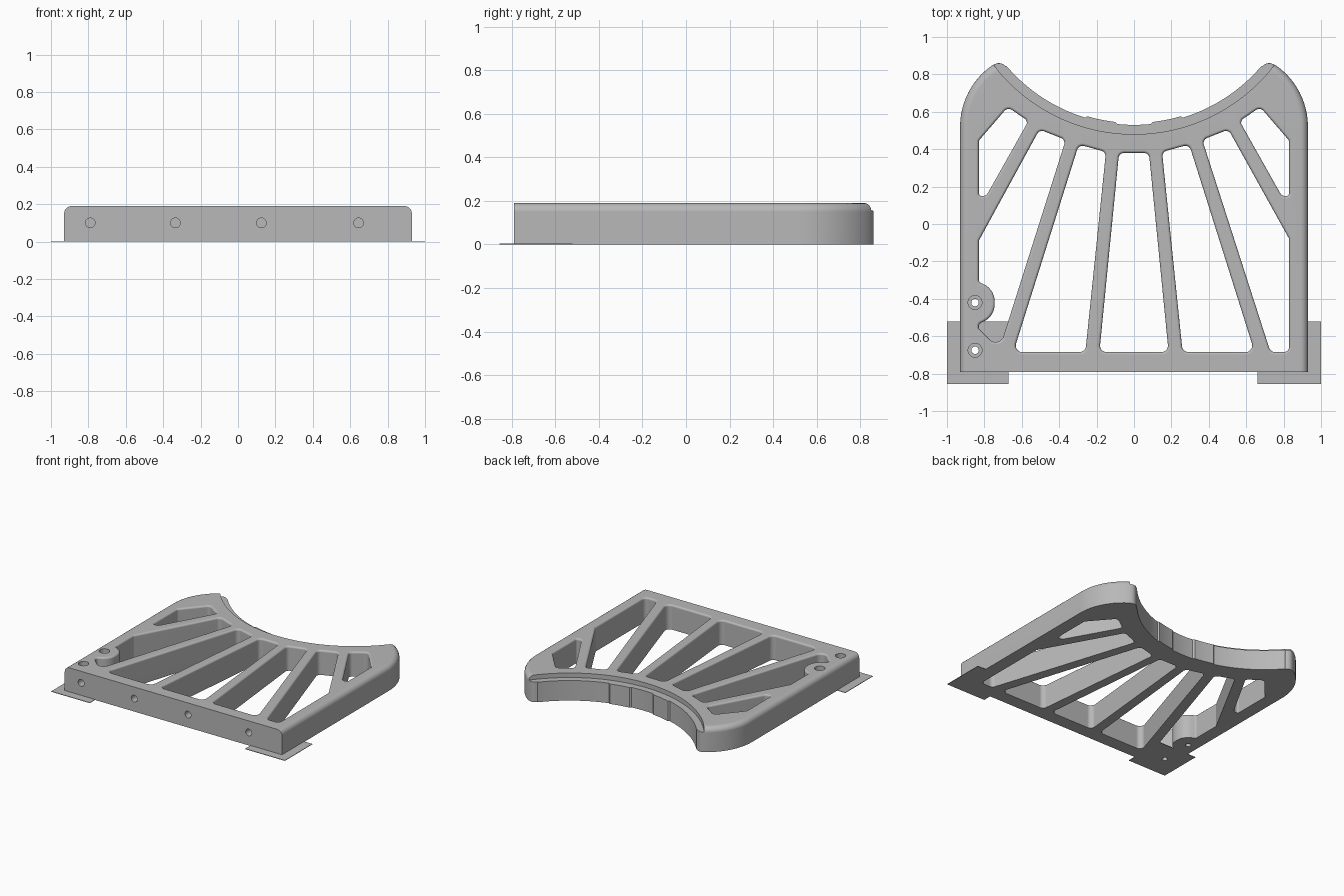
import bpy, bmesh, math
from mathutils import Vector, Matrix

cube = bpy.data.objects.get("Cube")
if cube:
    bpy.data.objects.remove(cube)

HEIGHT, FRONT = 0.19, -0.79
LEDGE_Z, CRADLE_Y, CRADLE_R, LEDGE_R = 0.155, 1.425, 0.895, 0.945
STEPS = 5

grey = bpy.data.materials.new("plain_grey")
grey.use_nodes = True
grey.diffuse_color = (0.48, 0.48, 0.48, 1)
grey.node_tree.nodes["Principled BSDF"].inputs["Base Color"].default_value = grey.diffuse_color


def to_object(bm, name):
    bmesh.ops.recalc_face_normals(bm, faces=bm.faces)
    mesh = bpy.data.meshes.new(name)
    bm.to_mesh(mesh)
    bm.free()
    mesh.materials.append(grey)
    obj = bpy.data.objects.new(name, mesh)
    bpy.context.collection.objects.link(obj)
    return obj


def arc(cx, cy, r, start, end, n):
    angles = [math.radians(start + (end - start) * i / n) for i in range(n + 1)]
    return [Vector((cx + r * math.cos(a), cy + r * math.sin(a))) for a in angles]


def rounded(corners):
    """Loop with an arc at each (x, y, radius) corner."""
    loop = []
    for i, (x, y, r) in enumerate(corners):
        c = Vector((x, y))
        a = (Vector(corners[i - 1][:2]) - c).normalized()
        b = (Vector(corners[(i + 1) % len(corners)][:2]) - c).normalized()
        half = a.angle(b) / 2
        mid = c + (a + b).normalized() * r / math.sin(half)
        p = c + a * r / math.tan(half) - mid
        q = c + b * r / math.tan(half) - mid
        sweep = math.atan2(p.x * q.y - p.y * q.x, p.dot(q))
        for k in range(9):
            loop.append(mid + Matrix.Rotation(sweep * k / 8, 2) @ p)
    return loop


def counter_clockwise(loop):
    area = sum(loop[i - 1].cross(loop[i]) for i in range(len(loop)))
    return loop if area > 0 else loop[::-1]


def offset(loop, d):
    """Move a counter-clockwise loop outward by d."""
    out = []
    for i, p in enumerate(loop):
        e = (p - loop[i - 1]).normalized()
        f = (loop[(i + 1) % len(loop)] - p).normalized()
        n = Vector((e.y + f.y, -e.x - f.x)) / (1 + e.dot(f))
        out.append(p + n * d)
    return out


# Outer outline: straight sides, curved shoulders, round horns, concave cradle
half = [Vector((0.93, FRONT))]
half += arc(0.53, 0.52, 0.40, 0, 55, 12)
half += arc(0.722, 0.815, 0.045, 62, 139, 8)
cradle = []
for step in range(61):
    x = 0.68 - 0.68 * step / 60
    r = CRADLE_R - (0.01 if 0.1 < x < 0.25 else 0)   # shallow raised pads
    cradle.append(Vector((x, CRADLE_Y - math.sqrt(r * r - x * x))))
half += cradle
outline = half + [Vector((-p.x, p.y)) for p in half[-2::-1]]
cradle_keys = {(round(abs(p.x), 5), round(p.y, 5)) for p in cradle}

# Window openings between the spokes
centre = [(-0.08, 0.38, 0.03), (0.08, 0.38, 0.03), (0.185, -0.685, 0.035), (-0.185, -0.685, 0.035)]
inner = [(0.15, 0.385, 0.03), (0.295, 0.425, 0.03), (0.645, -0.685, 0.035), (0.26, -0.685, 0.035)]
outer = [(0.365, 0.45, 0.03), (0.505, 0.505, 0.03), (0.83, -0.08, 0.01),
         (0.83, -0.685, 0.03), (0.73, -0.685, 0.035)]
corner = [(0.675, 0.625, 0.03), (0.565, 0.55, 0.025), (0.79, 0.15, 0.03),
          (0.83, 0.15, 0.015), (0.83, 0.445, 0.02)]
boss_side = [(-0.365, 0.45, 0.03), (-0.505, 0.505, 0.03), (-0.83, -0.09, 0.01),
             (-0.83, -0.31, 0.02), (-0.745, -0.35, 0.1), (-0.745, -0.49, 0.1),
             (-0.83, -0.535, 0.02), (-0.83, -0.56, 0.02), (-0.72, -0.67, 0.045)]


def mirrored(corners):
    return [(-x, y, r) for x, y, r in corners]


windows = [centre, inner, mirrored(inner), outer, corner, mirrored(corner), boss_side]

# Frame: walls with a rounded top rim, capped top and bottom around the openings
bm = bmesh.new()
caps = ([], [])


def add_wall(loop, radius, is_outline):
    loop = counter_clockwise(loop)
    levels = [(0, 0)]
    for k in range(STEPS + 1):
        t = math.pi / 2 * k / STEPS
        levels.append((HEIGHT - radius + radius * math.sin(t), radius * (1 - math.cos(t))))
    rings = []
    for z, d in levels:
        moved = offset(loop, -d if is_outline else d)
        if is_outline:
            for i, p in enumerate(loop):
                if (round(abs(p.x), 5), round(p.y, 5)) in cradle_keys:
                    moved[i] = p.copy()
                elif abs(p.y - FRONT) < 1e-5:
                    moved[i].y = FRONT
        rings.append([bm.verts.new((p.x, p.y, z)) for p in moved])
    n = len(loop)
    for low, high in zip(rings, rings[1:]):
        for i in range(n):
            bm.faces.new((low[i - 1], low[i], high[i], high[i - 1]))
    for cap, ring in zip(caps, (rings[0], rings[-1])):
        cap += [bm.edges.get((ring[i - 1], ring[i])) for i in range(n)]


add_wall(outline, 0.04, True)
for w in windows:
    add_wall(rounded(w), 0.014, False)
for cap, direction in zip(caps, (-1, 1)):
    bmesh.ops.triangle_fill(bm, edges=cap, use_beauty=True, normal=(0, 0, direction))
frame = to_object(bm, "frame")


def cylinder(name, radius, depth, location, segments=32, along_y=False):
    cyl = bmesh.new()
    turn = Matrix.Rotation(math.pi / 2, 4, 'X') if along_y else Matrix.Identity(4)
    bmesh.ops.create_cone(cyl, cap_ends=True, segments=segments, radius1=radius,
                          radius2=radius, depth=depth, matrix=Matrix.Translation(location) @ turn)
    obj = to_object(cyl, name)
    obj.hide_render = True
    return obj


def cut(target, cutter):
    mod = target.modifiers.new("cut", 'BOOLEAN')
    mod.operation, mod.solver, mod.object = 'DIFFERENCE', 'EXACT', cutter
    bpy.context.view_layer.objects.active = target
    bpy.ops.object.modifier_apply(modifier=mod.name)


def plate(name, x0, x1, y0, y1):
    pl = bmesh.new()
    bmesh.ops.create_cube(pl, size=1, matrix=Matrix.Translation(((x0 + x1) / 2, (y0 + y1) / 2, 0.002))
                          @ Matrix.Diagonal((x1 - x0, y1 - y0, 0.004, 1)))
    return to_object(pl, name)


# Thin foot plates under the front corners
right_plate = plate("right_foot_plate", -1, -0.67, -0.855, -0.52)
plate("left_foot_plate_side", 0.93, 1, -0.855, -0.52)
plate("left_foot_plate_front", 0.66, 0.93, -0.855, FRONT)

# Recessed ledge along the cradle, front holes and stepped bolt holes
cutters = [cylinder("ledge_cutter", LEDGE_R, 0.2, (0, CRADLE_Y, LEDGE_Z + 0.1), 192)]
for x in (-0.79, -0.335, 0.125, 0.645):
    cutters.append(cylinder("front_hole_cutter", 0.026, 0.16, (x, FRONT, 0.1), along_y=True))
for y in (-0.42, -0.675):
    cutters.append(cylinder("bolt_recess_cutter", 0.037, 0.12, (-0.85, y, HEIGHT), 32))
    bolt = cylinder("bolt_hole_cutter", 0.02, 0.6, (-0.85, y, 0.1), 24)
    cutters.append(bolt)
for cutter in cutters:
    cut(frame, cutter)
cut(right_plate, bolt)
for cutter in cutters:
    bpy.data.objects.remove(cutter)

# Smooth rounded rims, crisp edges elsewhere
bpy.ops.object.select_all(action='DESELECT')
frame.select_set(True)
bpy.context.view_layer.objects.active = frame
bpy.ops.object.shade_smooth_by_angle(angle=math.radians(30))
weighted = frame.modifiers.new("even_shading", 'WEIGHTED_NORMAL')
weighted.keep_sharp = True
